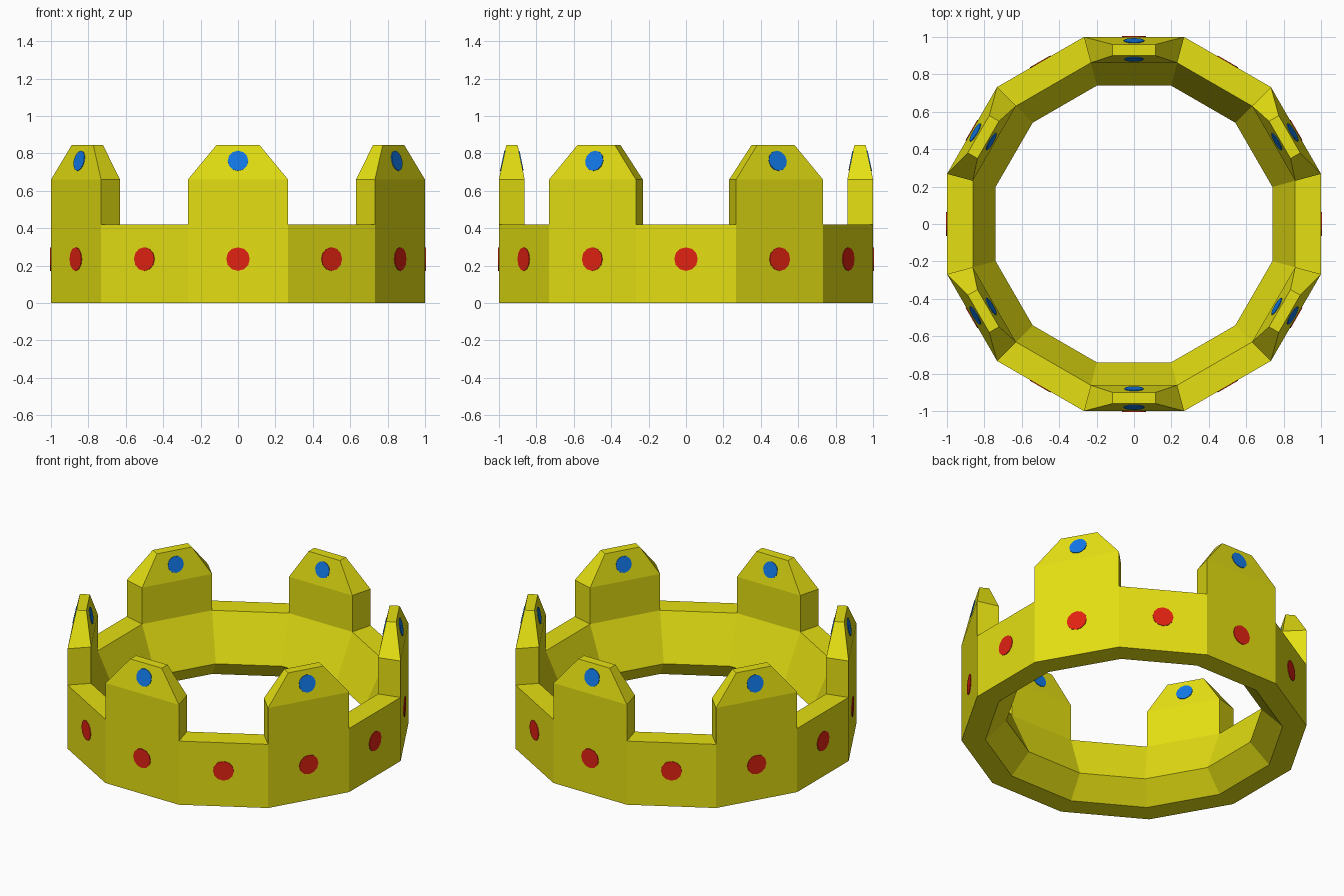
import bpy, bmesh, math
from mathutils import Vector, Matrix

if "Cube" in bpy.data.objects:
    bpy.data.objects.remove(bpy.data.objects["Cube"])

SIDES = 12
STEP = 2 * math.pi / SIDES


def material(name, rgb):
    m = bpy.data.materials.new(name)
    m.diffuse_color = (*rgb, 1)
    m.use_nodes = True
    m.node_tree.nodes["Principled BSDF"].inputs["Base Color"].default_value = m.diffuse_color
    return m


gold = material("yellow gold", (0.78, 0.74, 0.006))
red = material("red gem", (0.75, 0.016, 0.006))
blue = material("blue gem", (0.006, 0.19, 0.80))


def finish(bm, name, mat):
    bmesh.ops.recalc_face_normals(bm, faces=bm.faces[:])
    me = bpy.data.meshes.new(name)
    bm.to_mesh(me)
    bm.free()
    me.materials.append(mat)
    ob = bpy.data.objects.new(name, me)
    bpy.context.collection.objects.link(ob)
    return ob


def crown_body():
    # cross-section (face distance from the axis, height) swept round 12 sides
    profile = [(1.0, 0), (1.0, 0.42), (0.862, 0.42), (0.74, 0.125), (0.862, 0)]
    bm = bmesh.new()
    rings = []
    for i in range(SIDES):
        a = (i - 0.5) * STEP
        k = 1 / math.cos(STEP / 2)
        rings.append([bm.verts.new((r * k * math.cos(a), r * k * math.sin(a), z))
                      for r, z in profile])
    tops = []
    for i in range(SIDES):
        p, q = rings[i], rings[(i + 1) % SIDES]
        for j in range(len(profile)):
            n = (j + 1) % len(profile)
            f = bm.faces.new((p[j], q[j], q[n], p[n]))
            if j == 1 and i % 2 == 1:      # every other side carries a battlement
                tops.append((f, i * STEP))
    bmesh.ops.recalc_face_normals(bm, faces=bm.faces[:])

    # battlements: straight block, then a tapered cap
    for face, a in tops:
        f = bmesh.ops.extrude_discrete_faces(bm, faces=[face])["faces"][0]
        bmesh.ops.translate(bm, verts=f.verts[:], vec=(0, 0, 0.24))
        f = bmesh.ops.extrude_discrete_faces(bm, faces=[f])["faces"][0]
        out = Vector((math.cos(a), math.sin(a), 0))
        side = Vector((-out.y, out.x, 0))
        for v in f.verts:
            r = 0.96 if v.co.dot(out) > 0.93 else 0.90
            w = math.copysign(0.115, v.co.dot(side))
            v.co = out * r + side * w + Vector((0, 0, 0.845))
    return finish(bm, "crown_body", gold)


def gems(name, mat, radius, dist, z, normal, indices):
    # thin discs lying on the chosen sides; normal is (outward, up)
    bm = bmesh.new()
    for i in indices:
        a = i * STEP
        out = Vector((math.cos(a), math.sin(a), 0))
        n = (out * normal[0] + Vector((0, 0, normal[1]))).normalized()
        m = Matrix.Translation(out * dist + Vector((0, 0, z)) + n * 0.001) \
            @ n.to_track_quat('Z', 'Y').to_matrix().to_4x4()
        bmesh.ops.create_cone(bm, cap_ends=True, segments=12, radius1=radius,
                              radius2=radius, depth=0.006, matrix=m)
    return finish(bm, name, mat)


crown_body()
gems("red_band_gems", red, 0.063, 1.0, 0.235, (1, 0), range(SIDES))
gems("blue_outer_gems", blue, 0.055, 0.9784, 0.76, (0.185, 0.04), range(1, SIDES, 2))
gems("blue_inner_gems", blue, 0.052, 0.8825, 0.76, (-0.185, 0.038), range(1, SIDES, 2))
